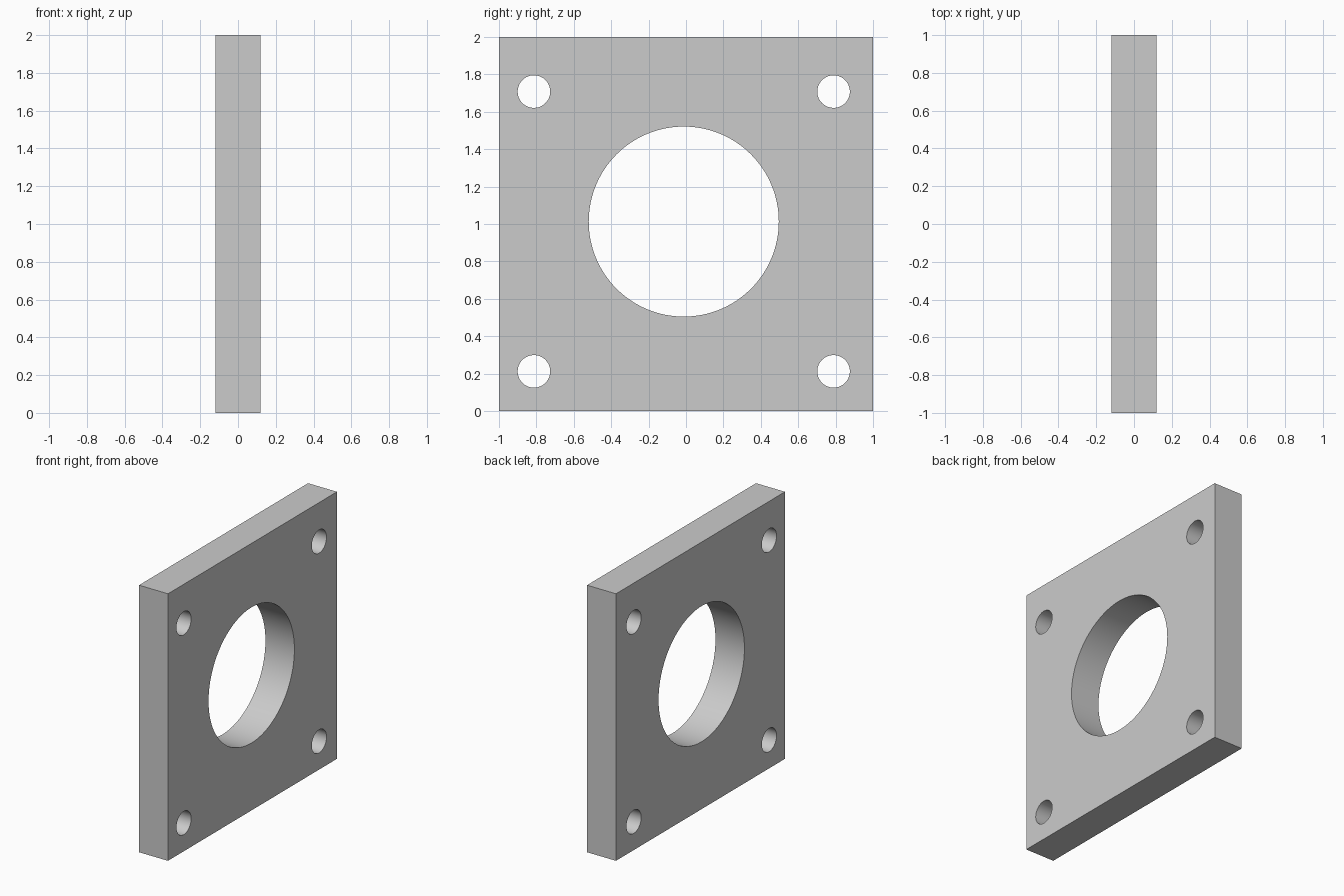
import bpy
import math

if "Cube" in bpy.data.objects:
    bpy.data.objects.remove(bpy.data.objects["Cube"])

# Square mounting plate
bpy.ops.mesh.primitive_cube_add(size=1, location=(0, 0, 1))
plate = bpy.context.object
plate.name = "mounting_plate"
plate.scale = (0.24, 2, 2)
bpy.ops.object.transform_apply(location=False, rotation=False, scale=True)


def drill(name, y, z, radius, sides):
    """Cut a round hole through the plate along x."""
    bpy.ops.mesh.primitive_cylinder_add(vertices=sides, radius=radius, depth=1,
                                        location=(0, y, z), rotation=(0, math.pi / 2, 0))
    cutter = bpy.context.object
    cutter.name = name
    cutter.hide_render = True
    mod = plate.modifiers.new(name, 'BOOLEAN')
    mod.operation = 'DIFFERENCE'
    mod.solver = 'EXACT'
    mod.object = cutter
    bpy.ops.object.select_all(action='DESELECT')
    plate.select_set(True)
    bpy.context.view_layer.objects.active = plate
    bpy.ops.object.modifier_apply(modifier=name)
    bpy.data.objects.remove(cutter, do_unlink=True)


# Large central bore, slightly off centre
drill("centre_bore", -0.012, 1.013, 0.508, 128)

# Four bolt holes
for sy in (-1, 1):
    for sz in (-1, 1):
        drill("bolt_hole", -0.012 + sy * 0.801, 0.96 + sz * 0.748, 0.087, 64)

# Smooth hole walls, crisp edges
bpy.ops.object.shade_smooth_by_angle(angle=math.radians(30))
